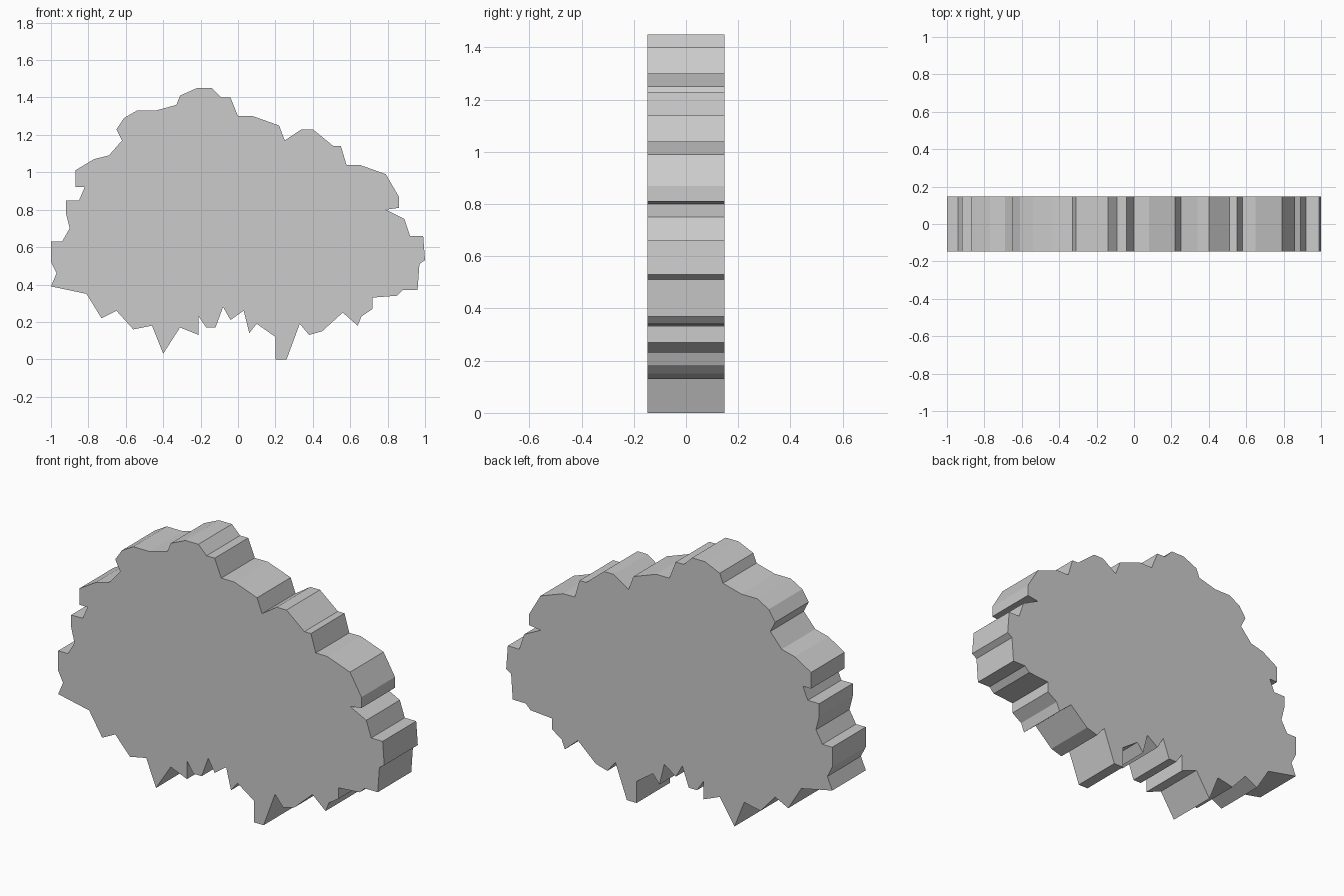
import bpy
import bmesh

HALF_DEPTH = 0.147

# Ragged foliage outline (x, z), clockwise from the lower left
LEFT_SIDE_TO_CROWN = [
    (-1, .39), (-.97, .46), (-1, .52), (-1, .63), (-.94, .63), (-.90, .70), (-.92, .78),
    (-.92, .85), (-.85, .85), (-.82, .92), (-.87, .92), (-.87, 1.01), (-.77, 1.07),
    (-.69, 1.09), (-.62, 1.17), (-.65, 1.23), (-.61, 1.29), (-.54, 1.33), (-.44, 1.33),
    (-.33, 1.36), (-.31, 1.41), (-.22, 1.45), (-.14, 1.45)]
CROWN_TO_RIGHT_SIDE = [
    (-.09, 1.40), (-.04, 1.40), (0, 1.30), (.08, 1.30), (.22, 1.25), (.25, 1.17),
    (.34, 1.23), (.40, 1.23), (.51, 1.14), (.55, 1.14), (.58, 1.04), (.65, 1.04),
    (.79, .99), (.86, .87), (.86, .81), (.79, .80), (.89, .75), (.92, .66), (.99, .66),
    (1, .53), (.97, .51), (.96, .37), (.88, .37)]
HANGING_TUFTS = [
    (.85, .34), (.72, .33), (.72, .27), (.66, .23), (.64, .18), (.56, .25), (.45, .15),
    (.38, .13), (.33, .19), (.26, 0), (.20, 0), (.20, .12), (.10, .19), (.06, .14),
    (.03, .26), (-.04, .21), (-.08, .28), (-.12, .17), (-.17, .17), (-.21, .23),
    (-.21, .13), (-.31, .17), (-.40, .03), (-.46, .18), (-.56, .16), (-.65, .26),
    (-.73, .22), (-.81, .35)]


def extrude_profile(name, profile, half_depth):
    """Flat-sided slab from an outline in the xz plane."""
    bm = bmesh.new()
    face = bm.faces.new([bm.verts.new((x, -half_depth, z)) for x, z in profile])
    result = bmesh.ops.extrude_face_region(bm, geom=[face], use_keep_orig=True)
    moved = [v for v in result["geom"] if isinstance(v, bmesh.types.BMVert)]
    bmesh.ops.translate(bm, verts=moved, vec=(0, 2 * half_depth, 0))
    bmesh.ops.recalc_face_normals(bm, faces=bm.faces)
    mesh = bpy.data.meshes.new(name)
    bm.to_mesh(mesh)
    bm.free()
    obj = bpy.data.objects.new(name, mesh)
    bpy.context.collection.objects.link(obj)
    return obj


# Bush slab
extrude_profile("bush", LEFT_SIDE_TO_CROWN + CROWN_TO_RIGHT_SIDE + HANGING_TUFTS, HALF_DEPTH)
